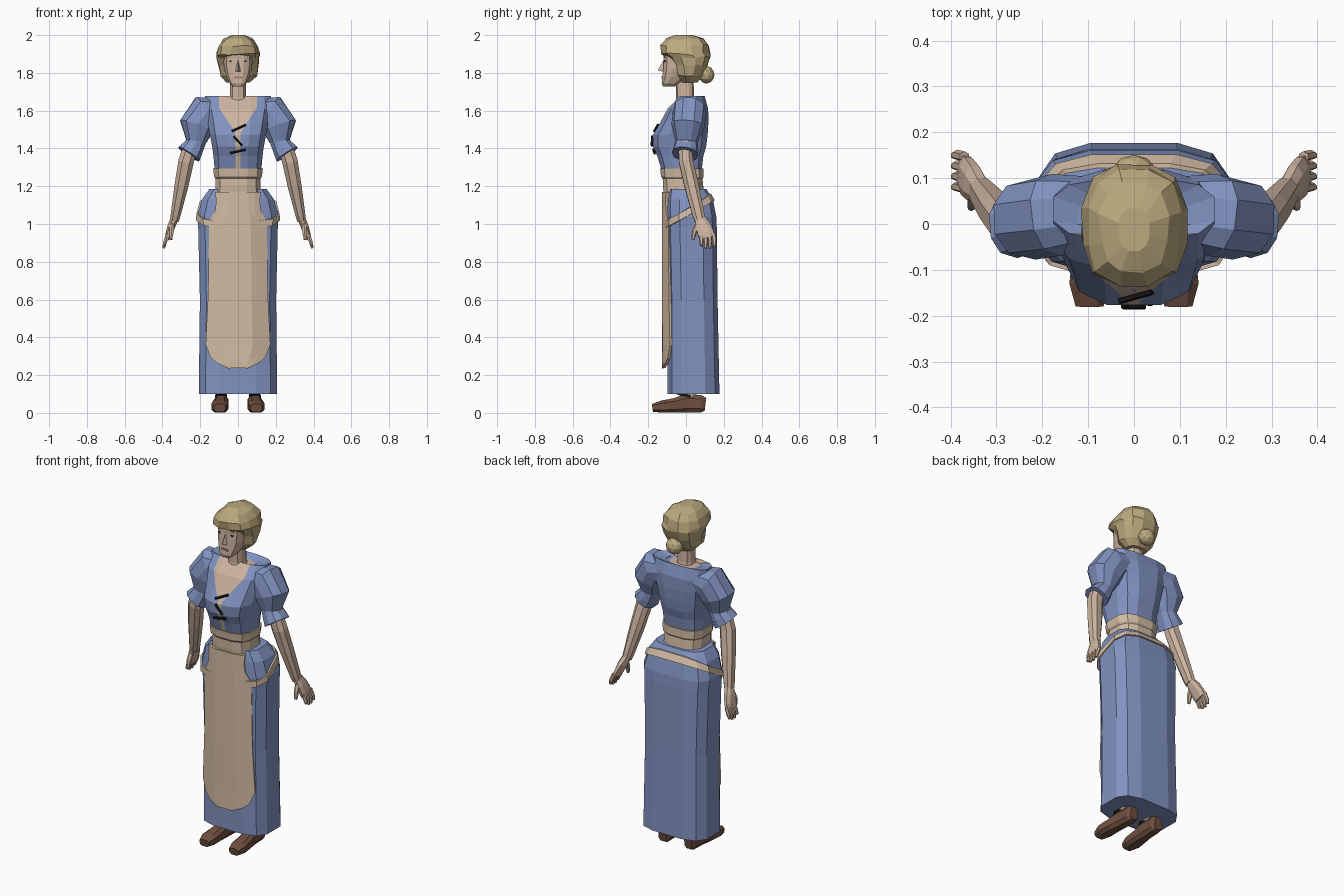
import bpy, bmesh, math, random
from mathutils import Vector

if "Cube" in bpy.data.objects:
    bpy.data.objects.remove(bpy.data.objects["Cube"])

random.seed(4)


def material(name, rgb):
    m = bpy.data.materials.new(name)
    m.diffuse_color = (*rgb, 1)
    m.use_nodes = True
    m.node_tree.nodes["Principled BSDF"].inputs["Base Color"].default_value = m.diffuse_color
    return m


BLUE = material("blue cloth", (0.22, 0.29, 0.53))
BEIGE = material("beige apron cloth", (0.65, 0.50, 0.37))
SKIN = material("skin", (0.61, 0.455, 0.35))
HAIR = material("blond hair", (0.50, 0.40, 0.21))
BROWN = material("brown leather", (0.16, 0.08, 0.05))
BLACK = material("black", (0.008, 0.008, 0.008))
LIP = material("lips", (0.40, 0.20, 0.16))


def finish(name, bm, mats, mirror=False):
    bmesh.ops.recalc_face_normals(bm, faces=bm.faces)
    me = bpy.data.meshes.new(name)
    bm.to_mesh(me)
    bm.free()
    ob = bpy.data.objects.new(name, me)
    bpy.context.collection.objects.link(ob)
    for m in mats:
        me.materials.append(m)
    if mirror:
        ob.modifiers.new("mirror", "MIRROR")
    return ob


def loft_bm(rings, closed=True, caps=True):
    bm = bmesh.new()
    vs = [[bm.verts.new(p) for p in r] for r in rings]
    n = len(vs[0])
    for a, b in zip(vs, vs[1:]):
        for i in range(n if closed else n - 1):
            j = (i + 1) % n
            bm.faces.new((a[i], a[j], b[j], b[i]))
    if closed and caps:
        bm.faces.new(vs[0])
        bm.faces.new(vs[-1])
    return bm


def unit(n, e):
    # rounded-box section, starting half a step off the axis
    out = []
    for i in range(n):
        a = 2 * math.pi * (i + 0.5) / n
        c, s = math.cos(a), math.sin(a)
        out.append((math.copysign(abs(c) ** e, c), math.copysign(abs(s) ** e, s)))
    return out


def hring(z, rx, yf, yb, n=12, e=0.7):
    return [Vector((rx * c, (yf + yb) / 2 + (yb - yf) / 2 * s, z)) for c, s in unit(n, e)]


def stack(name, rows, mat, n=12, e=0.7):
    return finish(name, loft_bm([hring(*r, n=n, e=e) for r in rows]), [mat])


def tube(name, path, mat, n=8, e=0.85, ref=(0, 1, 0), mirror=True):
    # path rows: x, y, z, radius across, radius along ref
    pts = [Vector(p[:3]) for p in path]
    rings = []
    for i, p in enumerate(path):
        t = (pts[min(i + 1, len(pts) - 1)] - pts[max(i - 1, 0)]).normalized()
        v = Vector(ref)
        v = (v - t * v.dot(t)).normalized()
        u = v.cross(t)
        rings.append([pts[i] + u * p[3] * c + v * p[4] * s for c, s in unit(n, e)])
    return finish(name, loft_bm(rings), [mat], mirror)


def plate(name, loc, size, mat, mirror=False):
    bm = bmesh.new()
    bmesh.ops.create_cube(bm, size=1)
    for v in bm.verts:
        v.co = Vector(loc) + Vector([a * b for a, b in zip(v.co, size)])
    return finish(name, bm, [mat], mirror)


# Skirt
SK = [(0.10, .212, -.10, .18), (0.60, .206, -.10, .17), (0.98, .215, -.108, .166),
      (1.04, .22, -.108, .163), (1.13, .195, -.105, .145), (1.185, .155, -.095, .11)]
stack("skirt", SK, BLUE, e=0.6)


def skirt_at(z):
    for a, b in zip(SK, SK[1:]):
        if z <= b[0]:
            k = (z - a[0]) / (b[0] - a[0])
            return [p + (q - p) * k for p, q in zip(a, b)]
    return SK[-1]


# Apron ties: a slanted band, low in front and high behind
bands = [[], [], [], []]
for i, (c, s) in enumerate(unit(12, 0.6)):
    for k, (dz, off) in enumerate([(-.018, -.01), (-.018, .009), (.018, .009), (.018, -.01)]):
        z = 1.07 + .075 * s + dz
        q = skirt_at(z)
        bands[k].append(hring(z, q[1] + off, q[2] - off, q[3] + off, e=0.6)[i])
finish("apron_tie", loft_bm(bands, caps=False), [BEIGE])

# Apron panel
rows = []
for z, w in [(.237, .05), (.262, .105), (.29, .14), (.36, .168), (.62, .155), (.98, .15),
             (1.03, .14), (1.07, .118), (1.12, .112), (1.17, .118)]:
    xs = [w * f for f in (-1, -.75, -.45, 0, .45, .75, 1)]
    rows.append([Vector((x, -.118 + max(0, abs(x) - .07) * .42, z)) for x in xs])
apron = finish("apron", loft_bm(rows, closed=False), [BEIGE])
sol = apron.modifiers.new("thickness", "SOLIDIFY")
sol.thickness, sol.offset = .018, 0

# Waistband
stack("waistband", [(1.155, .128, -.12, .105), (1.19, .122, -.124, .095), (1.24, .122, -.126, .09),
                    (1.25, .13, -.135, .096), (1.295, .135, -.14, .095)], BEIGE)

# Bodice, cut along the neckline and front opening
bm = loft_bm([hring(*r) for r in [
    (1.28, .126, -.13, .085), (1.36, .133, -.155, .095), (1.41, .14, -.178, .11),
    (1.47, .152, -.18, .118), (1.54, .165, -.138, .122), (1.61, .18, -.10, .12),
    (1.677, .18, -.035, .10), (1.655, .09, -.035, .06)]])
bmesh.ops.recalc_face_normals(bm, faces=bm.faces)
cuts = [((0, 0, 1.48), (0, 0, 1))]
for s in (-1, 1):
    cuts += [((s * .012, 0, 1.48), (s, 0, -.65)), ((s * .012, 0, 0), (1, 0, 0)), ((s * .1, 0, 0), (1, 0, 0))]
for co, no in cuts:
    fs = [f for f in bm.faces if f.normal.y < -.3 and f.calc_center_median().y < 0]
    geom = fs + list({e for f in fs for e in f.edges}) + list({v for f in fs for v in f.verts})
    bmesh.ops.bisect_plane(bm, geom=geom, plane_co=co, plane_no=no, dist=1e-5)
for f in bm.faces:
    c = f.calc_center_median()
    half = .012 if c.z < 1.48 else min(.1, .012 + (c.z - 1.48) * .65)
    if c.y < .02 and abs(c.x) < half + 1e-4 and c.z > 1.285:
        f.material_index = 1 if c.z < 1.48 else 2
finish("bodice", bm, [BLUE, BEIGE, SKIN])

# Lacing
for i, (a, b) in enumerate([((-.032, -.168, 1.492), (.04, -.148, 1.525)),
                            ((-.024, -.179, 1.465), (.022, -.18, 1.415)),
                            ((-.042, -.166, 1.375), (.04, -.172, 1.393))]):
    tube(f"lacing_{i}", [(*a, .007, .007), (*b, .007, .007)], BLACK, n=6, mirror=False)

# Puffed sleeves with flared cuffs
tube("sleeve", [(.10, .03, 1.60, .065, .075), (.17, .02, 1.592, .098, .09), (.218, .01, 1.52, .096, .088),
                (.222, .003, 1.435, .054, .06), (.24, .0, 1.40, .06, .066), (.26, -.005, 1.37, .068, .07)],
     BLUE, n=10)

# Arms and hands
tube("arm", [(.245, -.005, 1.43, .04, .038), (.275, 0, 1.33, .044, .04), (.30, .03, 1.2, .039, .04),
             (.33, .066, 1.05, .028, .034), (.336, .074, 1.02, .025, .03)], SKIN)
tube("hand", [(.336, .074, 1.03, .022, .028), (.352, .09, .99, .022, .042), (.366, .105, .95, .018, .046),
              (.373, .112, .925, .014, .042)], SKIN)
tube("thumb", [(.35, .065, 1.0, .014, .016), (.352, .045, .96, .013, .014), (.355, .036, .918, .008, .008)],
     SKIN, n=6)
for i in range(4):
    y, d = .078 + .023 * i, (.012, 0, 0, .01)[i]
    tube(f"finger_{i}", [(.37, y, .945, .012, .0115), (.386, y + .004, .905, .011, .011),
                         (.393, y + .002, .872 + d, .007, .007)], SKIN, n=6)

# Neck and head
stack("neck", [(1.62, .055, -.06, .05), (1.67, .044, -.052, .042), (1.79, .042, -.055, .04)], SKIN, n=10)
stack("head", [(1.727, .026, -.122, -.06), (1.745, .046, -.13, -.03), (1.78, .063, -.127, .03),
               (1.82, .075, -.123, .06), (1.87, .079, -.12, .07), (1.93, .078, -.122, .08),
               (1.97, .05, -.08, .05)], SKIN)
bm = bmesh.new()
pts = [(0, -.115, 1.875), (-.018, -.115, 1.805), (.018, -.115, 1.805), (0, -.15, 1.812)]
nv = [bm.verts.new(p) for p in pts]
for f in ((0, 1, 3), (0, 3, 2), (1, 2, 3), (0, 2, 1)):
    bm.faces.new([nv[i] for i in f])
finish("nose", bm, [SKIN])
plate("eye", (.034, -.112, 1.862), (.024, .009, .008), BLACK, True)
plate("brow", (.035, -.112, 1.885), (.03, .009, .005), HAIR, True)
plate("mouth", (0, -.125, 1.775), (.042, .009, .012), LIP)

# Hair: pulled back below the hairline, full above it
rings = [hring(*r, n=12, e=0.85) for r in [
    (1.748, .062, -.03, .06), (1.785, .10, -.055, .088), (1.84, .108, -.07, .112),
    (1.885, .118, -.098, .126), (1.9, .118, -.138, .128), (1.945, .108, -.142, .12),
    (1.98, .075, -.11, .09), (2.0, .035, -.06, .035)]]
for r in rings[1:-1]:
    for p in r:
        p += Vector((random.uniform(-1, 1), random.uniform(-1, 1), random.uniform(-1, 1))) * .006
finish("hair", loft_bm(rings), [HAIR])
bm = bmesh.new()
bmesh.ops.create_icosphere(bm, subdivisions=2, radius=1)
for v in bm.verts:
    v.co = Vector((v.co.x * .05, .108 + v.co.y * .043, 1.79 + v.co.z * .047))
finish("hair_bun", bm, [HAIR])

# Shoes and dark ankle straps
tube("shoe", [(.085, .103, .045, .025, .036), (.085, .08, .048, .036, .048), (.088, .0, .05, .037, .05),
              (.093, -.06, .04, .042, .04), (.097, -.13, .033, .046, .033), (.097, -.178, .026, .032, .022)],
     BROWN, e=0.65, ref=(0, 0, 1))
tube("ankle", [(.087, .02, .06, .03, .04), (.087, .02, .2, .028, .036)], SKIN)
tube("ankle_strap", [(.089, -.005, .085, .034, .05), (.088, 0, .1, .032, .046)], BLACK)
